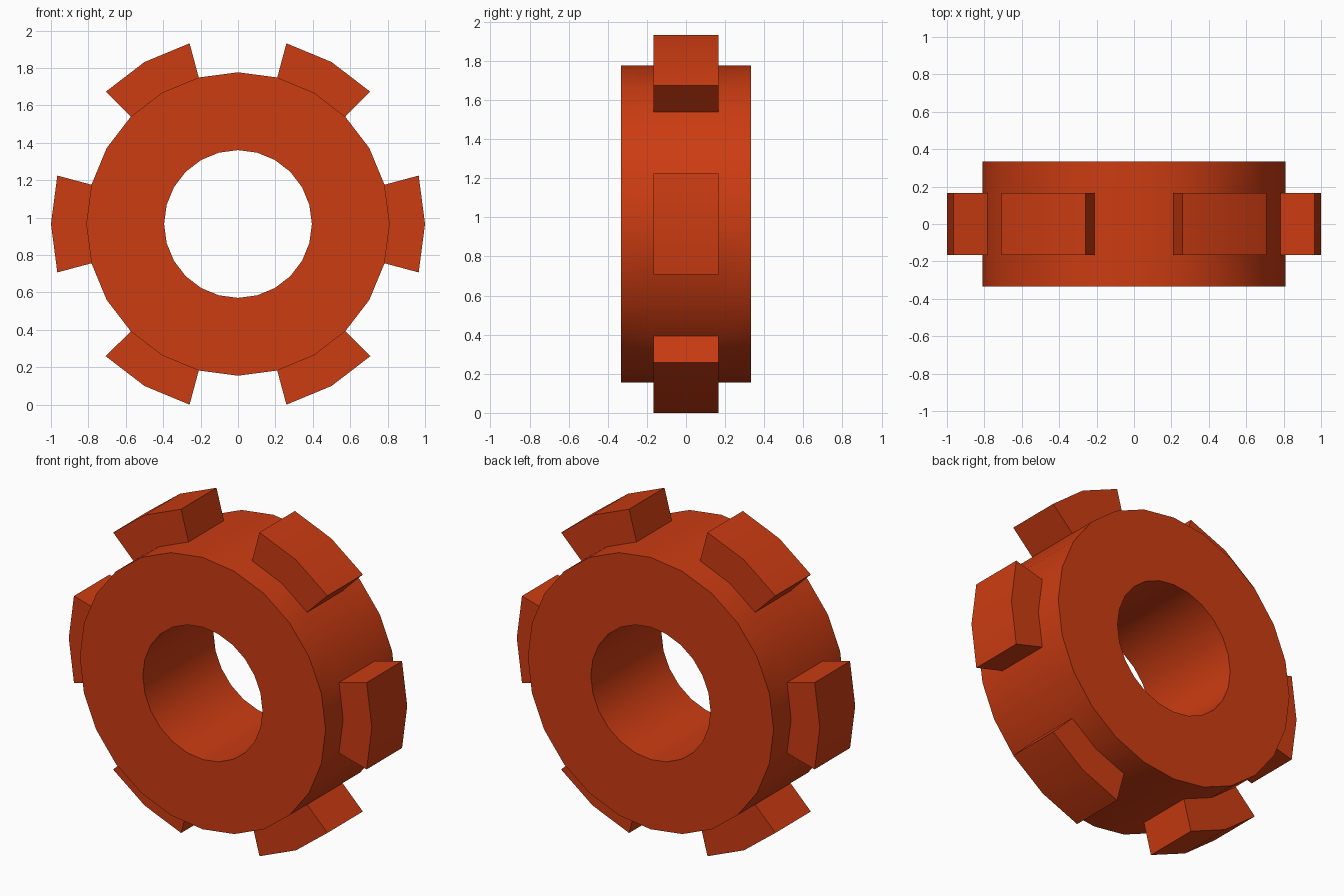
import bpy, bmesh, math

if "Cube" in bpy.data.objects:
    bpy.data.objects.remove(bpy.data.objects["Cube"])

SEG, CZ = 24, 0.966
R_IN, R_OUT, R_TOOTH = 0.395, 0.811, 1.0
W, TW = 0.333, 0.167

bm = bmesh.new()

# Ring cross-section (radius, y), revolved about the y axis
profile = [(R_IN, -W), (R_OUT, -W), (R_OUT, -TW), (R_OUT, TW), (R_OUT, W), (R_IN, W)]
rings = []
for i in range(SEG):
    a = 2 * math.pi * i / SEG
    rings.append([bm.verts.new((r * math.cos(a), y, r * math.sin(a))) for r, y in profile])

tooth_faces = []
n = len(profile)
for i in range(SEG):
    a, b = rings[i], rings[(i + 1) % SEG]
    for j in range(n):
        k = (j + 1) % n
        f = bm.faces.new((a[j], a[k], b[k], b[j]))
        # Middle strip: two segments raised, two left low
        if j == 2 and i % 4 in (3, 0):
            tooth_faces.append(f)
bmesh.ops.recalc_face_normals(bm, faces=bm.faces)

# Six teeth pulled radially out of the middle strip
res = bmesh.ops.extrude_face_region(bm, geom=tooth_faces)
for v in res["geom"]:
    if isinstance(v, bmesh.types.BMVert):
        v.co.x *= R_TOOTH / R_OUT
        v.co.z *= R_TOOTH / R_OUT
old = [f for f in tooth_faces if f.is_valid]
if old:
    bmesh.ops.delete(bm, geom=old, context='FACES_ONLY')
bmesh.ops.recalc_face_normals(bm, faces=bm.faces)
bmesh.ops.translate(bm, verts=bm.verts, vec=(0, 0, CZ))

mesh = bpy.data.meshes.new("toothed_ring")
bm.to_mesh(mesh)
bm.free()
obj = bpy.data.objects.new("toothed_ring", mesh)
bpy.context.collection.objects.link(obj)

# Rust-orange finish
mat = bpy.data.materials.new("rust_orange")
mat.diffuse_color = (0.6, 0.045, 0.006, 1)
mat.use_nodes = True
mat.node_tree.nodes["Principled BSDF"].inputs["Base Color"].default_value = mat.diffuse_color
mesh.materials.append(mat)

bpy.context.view_layer.objects.active = obj
obj.select_set(True)
bpy.ops.object.shade_smooth_by_angle(angle=math.radians(30))
